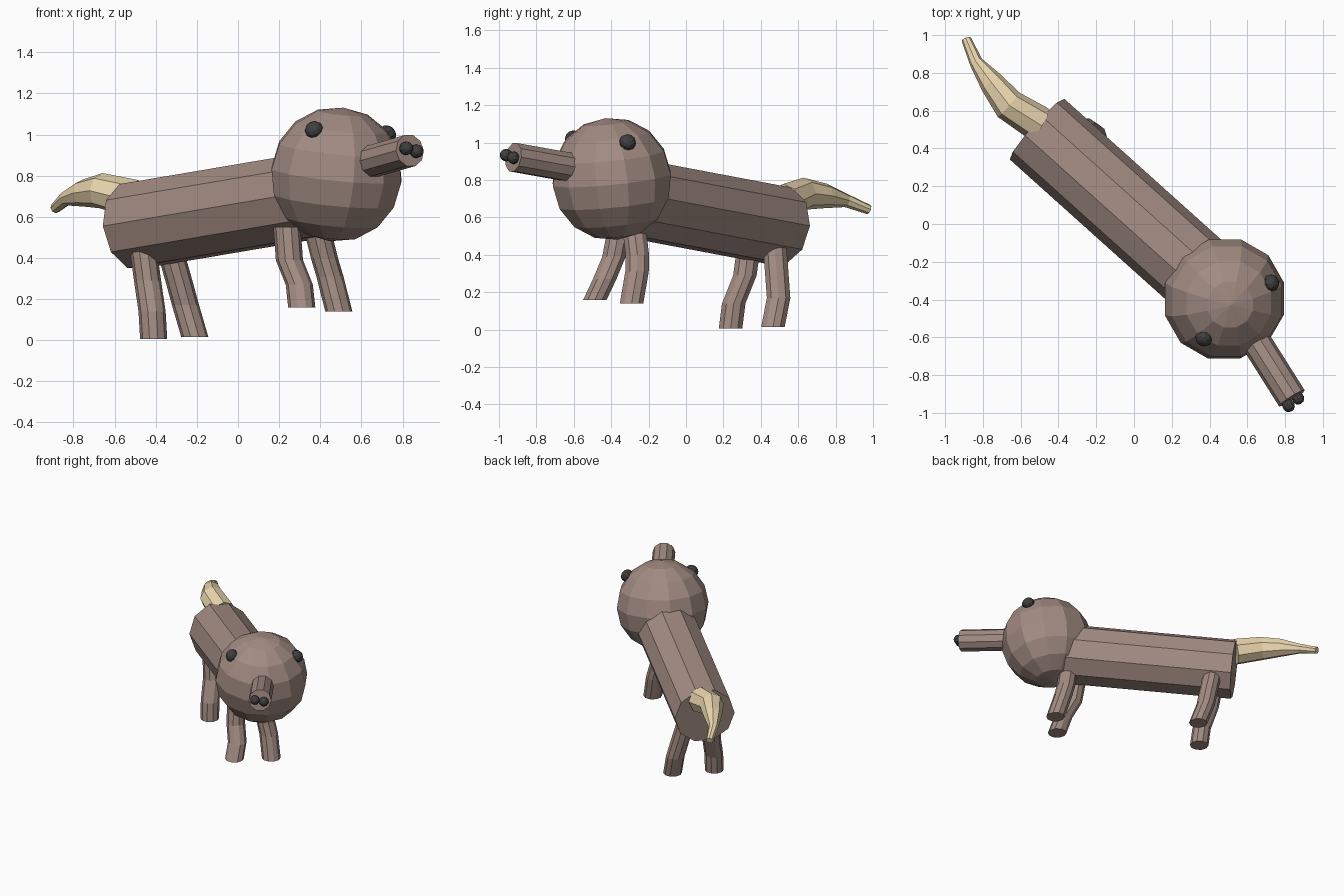
import bpy, bmesh, math
from mathutils import Vector, Matrix

if "Cube" in bpy.data.objects:
    bpy.data.objects.remove(bpy.data.objects["Cube"])


def material(name, rgb):
    m = bpy.data.materials.new(name)
    m.diffuse_color = (*rgb, 1)
    m.use_nodes = True
    m.node_tree.nodes["Principled BSDF"].inputs["Base Color"].default_value = m.diffuse_color
    return m


BROWN = material("brown", (0.36, 0.26, 0.225))
CREAM = material("cream", (0.83, 0.68, 0.43))
DARK = material("dark", (0.05, 0.05, 0.05))


def finish(name, bm, mat):
    bmesh.ops.recalc_face_normals(bm, faces=bm.faces)
    me = bpy.data.meshes.new(name)
    bm.to_mesh(me)
    bm.free()
    me.materials.append(mat)
    ob = bpy.data.objects.new(name, me)
    bpy.context.collection.objects.link(ob)
    return ob


def tube(name, pts, radii, sides, mat, normal=None):
    """Capped tube along a path; rings face the path or one fixed normal."""
    pts = [Vector(p) for p in pts]
    bm = bmesh.new()
    rings = []
    for i, (p, r) in enumerate(zip(pts, radii)):
        n = normal or pts[min(i + 1, len(pts) - 1)] - pts[max(i - 1, 0)]
        n = Vector(n).normalized()
        ref = Vector((0, 1, 0)) if abs(n.z) > 0.9 else Vector((0, 0, 1))
        u = n.cross(ref).normalized()
        v = n.cross(u)
        angles = [2 * math.pi * k / sides for k in range(sides)]
        rings.append([bm.verts.new(p + r * (u * math.cos(a) + v * math.sin(a)))
                      for a in angles])
    for a, b in zip(rings, rings[1:]):
        for k in range(sides):
            j = (k + 1) % sides
            bm.faces.new((a[k], a[j], b[j], b[k]))
    bm.faces.new(rings[0])
    bm.faces.new(rings[-1])
    return finish(name, bm, mat)


def ball(name, centre, radius, segs, rings, axis, mat, flat=1.0):
    """Low-poly sphere with its poles on the given axis."""
    bm = bmesh.new()
    bmesh.ops.create_uvsphere(bm, u_segments=segs, v_segments=rings, radius=radius)
    rot = Vector(axis).to_track_quat('Z', 'Y').to_matrix().to_4x4()
    mat4 = Matrix.Translation(centre) @ rot @ Matrix.Diagonal((1, 1, flat, 1))
    bmesh.ops.transform(bm, matrix=mat4, verts=bm.verts)
    return finish(name, bm, mat)


# Body: slightly rising cylinder running diagonally into the head
back = Vector((-0.513, 0.502, 0.555))
along = Vector((0.744, -0.668, 0.126))
tube("body", [back + along * t for t in (0, 0.36, 1.3)], [0.216] * 3, 10, BROWN)

# Head
head = Vector((0.479, -0.397, 0.806))
ball("head", head, 0.328, 12, 8, (0.1, -0.1, 1), BROWN)

# Snout
tip = Vector((0.836, -0.923, 0.922))
aim = Vector((0.53, -0.84, 0.15)).normalized()
tube("snout", [tip - aim * 0.5, tip - aim * 0.2, tip], [0.08] * 3, 10, BROWN)

# Eyes and nostrils
for side, p in (("right", (0.37, -0.605, 1.023)), ("left", (0.727, -0.312, 1.002))):
    ball(side + "_eye", Vector(p), 0.046, 10, 7, Vector(p) - head, DARK, 0.85)
for side, p in (("right", (0.818, -0.962, 0.933)), ("left", (0.868, -0.922, 0.919))):
    ball(side + "_nostril", Vector(p), 0.034, 10, 7, aim, DARK)

# Legs: bent tubes with level rings, top to foot
legs = {
    "back_right_leg": [(-0.46, 0.335, 0.44), (-0.44, 0.315, 0.29),
                       (-0.418, 0.255, 0.14), (-0.41, 0.238, 0.005)],
    "back_left_leg": [(-0.33, 0.475, 0.44), (-0.285, 0.487, 0.28),
                      (-0.255, 0.495, 0.17), (-0.21, 0.465, 0.015)],
    "front_right_leg": [(0.238, -0.355, 0.55), (0.25, -0.385, 0.39),
                        (0.298, -0.435, 0.27), (0.31, -0.487, 0.16)],
    "front_left_leg": [(0.385, -0.277, 0.54), (0.42, -0.26, 0.4),
                       (0.447, -0.262, 0.31), (0.49, -0.291, 0.14)],
}
for name, path in legs.items():
    tube(name, path, [0.066] * 4, 10, BROWN, normal=(0, 0, 1))

# Tail: tapering, drooping toward the tip
tube("tail",
     [(-0.503, 0.53, 0.685), (-0.665, 0.632, 0.727), (-0.752, 0.746, 0.715),
      (-0.836, 0.857, 0.69), (-0.888, 0.978, 0.642)],
     [0.096, 0.086, 0.066, 0.036, 0.026], 8, CREAM)
